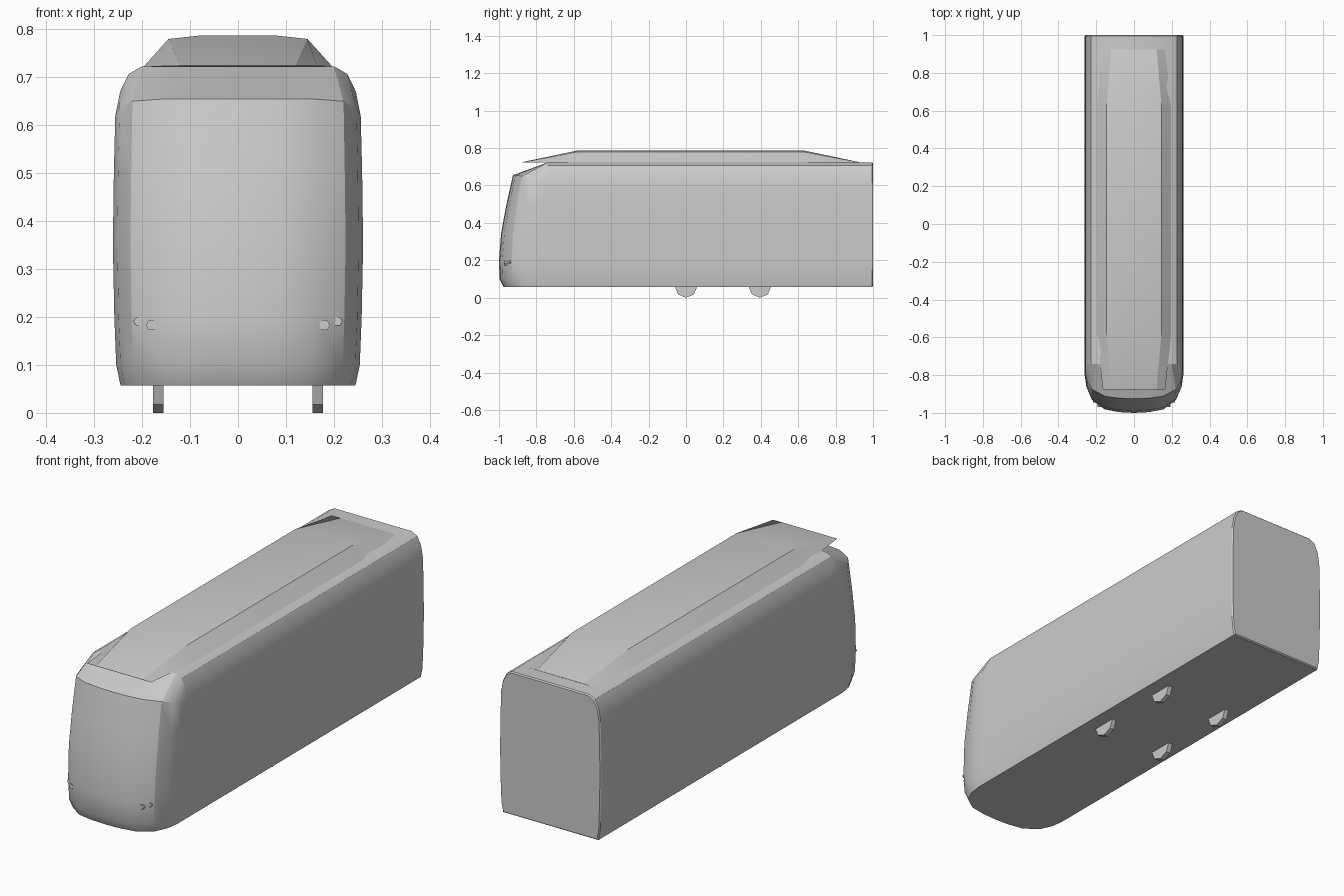
import bpy, bmesh, math
from mathutils import Matrix

cube = bpy.data.objects.get("Cube")
if cube:
    bpy.data.objects.remove(cube, do_unlink=True)

grey = bpy.data.materials.new("plain_grey")
grey.use_nodes = True
grey.diffuse_color = (0.6, 0.6, 0.6, 1)
grey.node_tree.nodes["Principled BSDF"].inputs["Base Color"].default_value = (0.6, 0.6, 0.6, 1)


def finish(name, bm, angle=30):
    """Clean the mesh and turn it into a shaded object."""
    bmesh.ops.remove_doubles(bm, verts=bm.verts, dist=0.0002)
    bmesh.ops.holes_fill(bm, edges=bm.edges)
    bmesh.ops.recalc_face_normals(bm, faces=bm.faces)
    mesh = bpy.data.meshes.new(name)
    bm.to_mesh(mesh)
    bm.free()
    mesh.materials.append(grey)
    ob = bpy.data.objects.new(name, mesh)
    bpy.context.collection.objects.link(ob)
    bpy.ops.object.select_all(action='DESELECT')
    ob.select_set(True)
    bpy.context.view_layer.objects.active = ob
    bpy.ops.object.shade_smooth_by_angle(angle=math.radians(angle))
    return ob


def loft(rings, closed):
    """Skin a list of rings with equal point counts."""
    bm = bmesh.new()
    rows = [[bm.verts.new(p) for p in ring] for ring in rings]
    n = len(rows[0])
    for a, b in zip(rows, rows[1:]):
        for i in range(n if closed else n - 1):
            j = (i + 1) % n
            bm.faces.new((a[i], a[j], b[j], b[i]))
    return bm, rows


def mirrored(half):
    """Extend a half row that ends on the centre line across x = 0."""
    return half + [(-x, y, z) for x, y, z in reversed(half[:-1])]


# Half cross-section of the body: (half width, height)
section = [(.245, .057), (.254, .1), (.258, .2), (.261, .35), (.259, .5),
           (.256, .615), (.246, .67), (.228, .707), (.2, .723)]
SEAM = -0.74


def body_ring(y, s=1.0):
    right = [(x * s, y, .39 + (z - .39) * s) for x, z in section]
    return right + [(-x, yy, z) for x, yy, z in reversed(right)]


# Main body
bm, rows = loft([body_ring(SEAM), body_ring(.994), body_ring(1.0, .985)], True)
finish("body", bm)

# Rounded nose, stacked in layers of one plan curve
plan = [(1, 0), (1, .25), (.965, .5), (.86, .74), (.6, .93), (.3, .985), (0, 1)]
fronts = [-.975, -.997, -1.0, -.988, -.96, -.925]
brow = [0, .005, .02, .035, .04, .04, .04]
layers = []
for (w, z), front in zip(section, fronts):
    lift = brow if front == fronts[-1] else [0] * len(plan)
    layers.append(mirrored([(w * u, SEAM + (front - SEAM) * v, z + h)
                            for (u, v), h in zip(plan, lift)]))
roof_edge = [(x, SEAM, z) for x, z in section[5:]]
roof_edge += [(x, SEAM, .723) for x in (.15, .07, 0)]
layers.append(mirrored(roof_edge))
bm, rows = loft(layers, False)
bm.faces.new(rows[0])
finish("nose", bm)

# Roof fairing, tapering to thin tips at both ends
def fairing_ring(y, xs, zs):
    return mirrored([(x, y, z) for x, z in zip(xs, zs)])


tip_x, mid_x = (.165, .12, .07, 0), (.197, .145, .08, 0)
flat, high = (.724, .725, .725, .725), (.722, .78, .787, .787)
bm, rows = loft([fairing_ring(-.875, tip_x, flat), fairing_ring(-.58, mid_x, high),
                 fairing_ring(.63, mid_x, high), fairing_ring(.925, tip_x, flat)], True)
finish("roof_fairing", bm, 20)


def disc(name, centre, radius, depth, sides, turn):
    """Low-sided cylinder, turned as given."""
    bm = bmesh.new()
    bmesh.ops.create_cone(bm, cap_ends=True, segments=sides, radius1=radius, radius2=radius,
                          depth=depth, matrix=Matrix.Translation(centre) @ turn)
    finish(name, bm)


# Wheels and headlights on both sides
across = Matrix.Rotation(math.pi / 2, 4, 'Y')
forward = Matrix.Rotation(math.pi / 2, 4, 'X') @ Matrix.Rotation(math.pi / 6, 4, 'Z')
for side, label in ((1, "left"), (-1, "right")):
    for y, place in ((0, "front"), (.395, "rear")):
        disc(f"{place}_wheel_{label}", (side * .166, y, .06), .06, .022, 8, across)
    disc(f"headlight_{label}", (side * .18, -.955, .183), .012, .03, 6, forward)
    disc(f"marker_light_{label}", (side * .208, -.932, .191), .01, .028, 6, forward)
